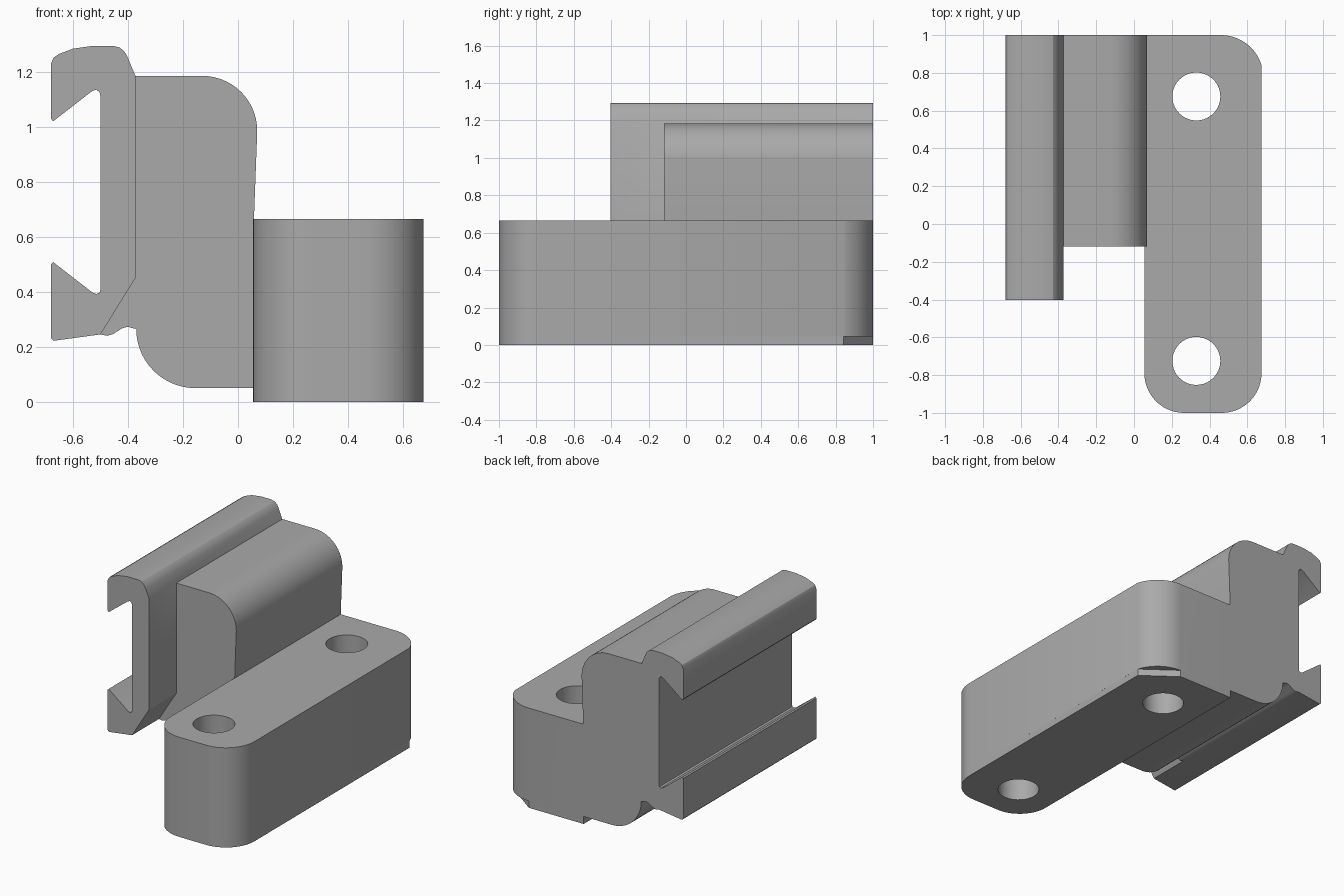
import bpy, bmesh
from math import cos, sin, radians

cube = bpy.data.objects.get("Cube")
if cube:
    bpy.data.objects.remove(cube, do_unlink=True)

grey = bpy.data.materials.new("plain grey")
grey.use_nodes = True
grey.diffuse_color = (0.4, 0.4, 0.4, 1)
grey.node_tree.nodes["Principled BSDF"].inputs["Base Color"].default_value = (0.4, 0.4, 0.4, 1)


def arc(cx, cy, r, start, end, steps=14):
    angles = [radians(start + (end - start) * i / steps) for i in range(steps + 1)]
    return [(cx + r * cos(a), cy + r * sin(a)) for a in angles]


def extrude(name, outline, lo, hi, axis):
    """Prism from an outline: (x, y) along z, or (x, z) along y."""
    place = (lambda p, t: (p[0], p[1], t)) if axis == "z" else (lambda p, t: (p[0], t, p[1]))
    bm = bmesh.new()
    face = bm.faces.new([bm.verts.new(place(p, lo)) for p in outline])
    top = bmesh.ops.extrude_face_region(bm, geom=[face])["geom"]
    for v in top:
        if isinstance(v, bmesh.types.BMVert):
            v.co["xyz".index(axis)] = hi
    bmesh.ops.recalc_face_normals(bm, faces=bm.faces)
    mesh = bpy.data.meshes.new(name)
    bm.to_mesh(mesh)
    bm.free()
    mesh.materials.append(grey)
    obj = bpy.data.objects.new(name, mesh)
    bpy.context.collection.objects.link(obj)
    return obj


def combine(target, other, operation):
    bpy.context.view_layer.objects.active = target
    mod = target.modifiers.new(operation.lower(), "BOOLEAN")
    mod.operation, mod.solver, mod.object = operation, "EXACT", other
    bpy.ops.object.modifier_apply(modifier=mod.name)
    bpy.data.objects.remove(other, do_unlink=True)


LEFT, RIGHT, TOP, BACK = 0.055, 0.675, 0.665, 1.0

# Mounting base: rounded corners, the back right one chamfered at the foot
front = arc(LEFT + 0.21, -0.79, 0.21, 180, 270) + arc(RIGHT - 0.21, -0.79, 0.21, 270, 360)
rounded = front + arc(0.46, 0.775, 0.225, 17, 90) + [(LEFT, BACK)]
chamfered = front + [(RIGHT, 0.841), (0.46, BACK), (LEFT, BACK)]
body = extrude("mount_body", rounded, 0.045, TOP, "z")
combine(body, extrude("base_foot", chamfered, 0, 0.045, "z"), "UNION")

# Upright block with the fillet that joins it to the rail
block = (arc(-0.13, 0.985, 0.2, 90, 0)
         + [(LEFT + 0.003, TOP), (LEFT + 0.003, TOP - 0.02), (0.12, TOP - 0.02), (0.12, 0.05)]
         + arc(-0.155, 0.265, 0.215, 270, 180)
         + [(-0.385, 0.268), (-0.4, 0.273), (-0.42, 0.268), (-0.455, 0.246),
            (-0.475, 0.24), (-0.5, 0.245), (-0.45, 0.42), (-0.42, 0.8), (-0.4, 1.185)])
combine(body, extrude("upright_block", block, -0.118, BACK, "y"), "UNION")

# Clamp rail with its two hooked lips
rail = [(-0.68, 1.03), (-0.672, 1.02), (-0.53, 1.13), (-0.515, 1.135), (-0.503, 1.125),
        (-0.5, 1.11), (-0.5, 0.41), (-0.503, 0.397), (-0.515, 0.392), (-0.53, 0.398),
        (-0.672, 0.508), (-0.68, 0.5), (-0.68, 0.232), (-0.67, 0.222), (-0.5, 0.245),
        (-0.373, 0.45), (-0.373, 1.185), (-0.4, 1.25), (-0.412, 1.273), (-0.43, 1.288),
        (-0.455, 1.294), (-0.53, 1.294), (-0.6, 1.284), (-0.65, 1.265),
        (-0.67, 1.252), (-0.68, 1.23)]
combine(body, extrude("clamp_rail", rail, -0.403, BACK, "y"), "UNION")

# Two vertical bolt holes
for y in (0.675, -0.725):
    hole = extrude("bolt_hole", arc(0.33, y, 0.127, 0, 360, 40)[:-1], -0.2, 0.9, "z")
    combine(body, hole, "DIFFERENCE")

# Smooth the rounded sides, keep the corners sharp
bpy.ops.object.select_all(action="DESELECT")
body.select_set(True)
bpy.context.view_layer.objects.active = body
bpy.ops.object.shade_smooth_by_angle(angle=radians(25))
